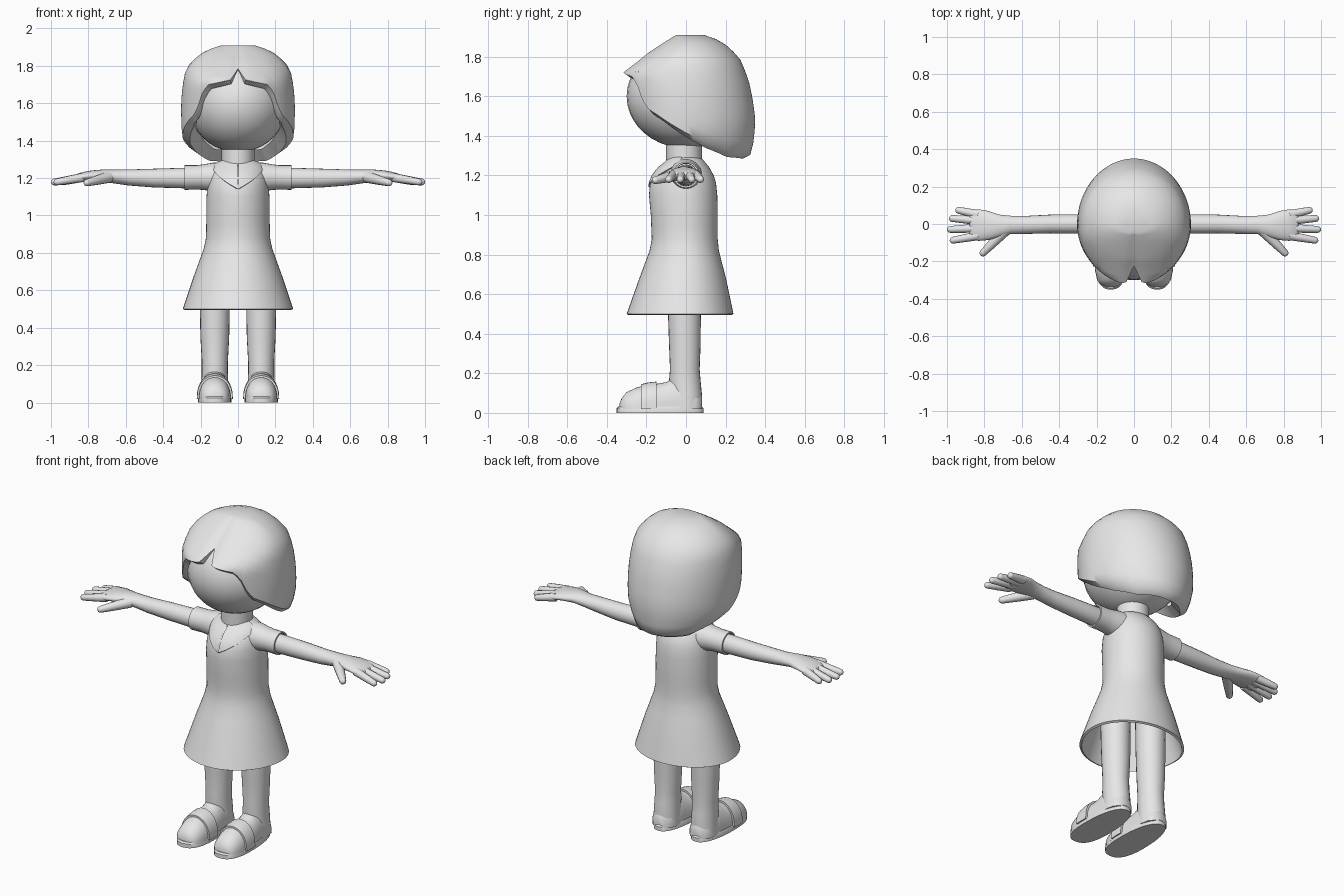
import bpy, bmesh, math
from mathutils import Vector

if "Cube" in bpy.data.objects:
    bpy.data.objects.remove(bpy.data.objects["Cube"])

grey = bpy.data.materials.new("plain_grey")
grey.diffuse_color = (0.8, 0.8, 0.8, 1)
grey.use_nodes = True
grey.node_tree.nodes["Principled BSDF"].inputs["Base Color"].default_value = grey.diffuse_color


def interp(table, x):
    """Linear lookup of the value columns in rows sorted by the first column."""
    if x <= table[0][0]:
        return table[0][1:]
    for a, b in zip(table, table[1:]):
        if x <= b[0]:
            t = (x - a[0]) / (b[0] - a[0])
            return [p + (q - p) * t for p, q in zip(a[1:], b[1:])]
    return table[-1][1:]


def loft(name, rings, closed=True, cap_start=True, cap_end=True, mirror=False, angle=40):
    """Skin a list of equal point rings into one smooth mesh object."""
    bm = bmesh.new()
    rows = [[bm.verts.new(p) for p in r] for r in rings]
    n = len(rows[0])
    for a, b in zip(rows, rows[1:]):
        for i in range(n if closed else n - 1):
            j = (i + 1) % n
            bm.faces.new((a[i], a[j], b[j], b[i]))
    if cap_start:
        bm.faces.new(rows[0][::-1])
    if cap_end:
        bm.faces.new(rows[-1])
    bmesh.ops.recalc_face_normals(bm, faces=bm.faces)
    me = bpy.data.meshes.new(name)
    bm.to_mesh(me)
    bm.free()
    me.materials.append(grey)
    ob = bpy.data.objects.new(name, me)
    bpy.context.collection.objects.link(ob)
    if mirror:
        ob.modifiers.new("mirror", 'MIRROR').use_mirror_merge = False
    bpy.ops.object.select_all(action='DESELECT')
    ob.select_set(True)
    bpy.context.view_layer.objects.active = ob
    bpy.ops.object.shade_smooth_by_angle(angle=math.radians(angle))
    return ob


def circle(n):
    return [2 * math.pi * i / n for i in range(n)]


def x_ring(x, y, z, ry, rz, n=20):
    return [(x, y + ry * math.cos(t), z + rz * math.sin(t)) for t in circle(n)]


def z_ring(z, x, y, rx, ry, n=24):
    return [(x + rx * math.cos(t), y + ry * math.sin(t), z) for t in circle(n)]


def finger(name, start, end, r0, r1):
    """Tapered tube with a rounded tip."""
    start, end = Vector(start), Vector(end)
    d = (end - start).normalized()
    side = d.cross(Vector((0, 0, 1))).normalized()
    up = side.cross(d)
    length = (end - start).length
    steps = [(0, r0), (length * .5, (r0 + r1) / 2), (length - r1, r1),
             (length - r1 * .5, r1 * .87), (length - r1 * .13, r1 * .5), (length, r1 * .1)]
    rings = [[start + d * s + r * (side * math.cos(t) + up * math.sin(t))
              for t in circle(12)] for s, r in steps]
    loft(name, rings, mirror=True, angle=60)


# head and neck
head = []
for i in range(1, 20):
    p = math.pi * i / 20
    head.append(z_ring(1.6 - .262 * math.cos(p), 0, 0, .265 * math.sin(p), .3 * math.sin(p), 32))
loft("head", head, angle=60)
loft("neck", [z_ring(z, 0, -.01, .087, .09) for z in (1.24, 1.31, 1.4)])

# bobbed hair: height, side radius, front radius, back radius
HAIR = [(1.28, .22, .26, .31), (1.32, .255, .27, .335), (1.41, .295, .285, .345),
        (1.47, .302, .295, .352), (1.58, .305, .31, .338), (1.66, .300, .32, .322),
        (1.72, .292, .325, .302), (1.78, .280, .245, .278), (1.82, .25, .195, .245),
        (1.865, .2, .125, .195), (1.89, .15, .085, .15), (1.91, .09, .05, .09)]
# lower edge height by angle from the front
EDGE = [(0, 1.785), (8, 1.725), (20, 1.712), (32, 1.70), (39, 1.665), (43, 1.60), (50, 1.54),
        (60, 1.51), (75, 1.46), (90, 1.415), (110, 1.36), (135, 1.315), (180, 1.305)]


def hair_point(deg, s, inset=1.0, lift=0.0):
    a = math.radians(deg)
    d = min(deg, 360 - deg)
    z = 1.91 - (1.91 - interp(EDGE, d)[0]) * s
    rx, rf, rb = interp(HAIR, z)
    c = math.cos(a)
    rf *= 1 - .06 * math.exp(-(d / 7) ** 2)
    return (inset * rx * math.sin(a), -inset * (rf if c > 0 else rb) * c, z + lift)


degs = [i * 4 for i in range(90)]
hair = [[hair_point(d, s) for d in degs]
        for s in (0, .035, .08, .14, .21, .3, .4, .5, .6, .7, .8, .9, 1)]
hair.append([hair_point(d, 1, .87 if 60 < d < 300 else .9, -.022) for d in degs])
hair.append([hair_point(d, 1, .7, .04) for d in degs])
loft("hair", hair, cap_end=False, angle=50)

# dress: height, side radius, front radius, back radius
DRESS = [(.5, .295, .30, .24), (.68, .235, .236, .202), (.82, .184, .184, .166),
         (.88, .171, .173, .16), (1.0, .169, .178, .16), (1.1, .168, .187, .158),
         (1.16, .164, .182, .152), (1.2, .157, .165, .14), (1.24, .145, .132, .118),
         (1.265, .13, .10, .098), (1.28, .11, .085, .085), (1.29, .086, .078, .07)]


def dress_point(a, z, off=0.0):
    rx, rf, rb = interp(DRESS, z)
    c = math.cos(a)
    return ((rx + off) * math.sin(a), -((rf if c > 0 else rb) + off) * c, z + off * .5)


heights = [1.29, 1.28, 1.265, 1.24, 1.2, 1.16, 1.1, 1.0, .94, .88, .85, .82, .75, .68, .6, .5]
dress = [[dress_point(a, z) for a in circle(48)] for z in heights]
dress += [[dress_point(a, z, -.012) for a in circle(48)] for z in (.5, .68, .82, 1.0)]
loft("dress", dress, cap_start=False)

# pointed collar flaps lying on the chest
flap = []
for j in range(7):
    row = []
    for i in range(13):
        a = math.radians(1 + 74 * i / 12)
        low = 1.14 + .125 * i / 12
        row.append(dress_point(a, 1.29 + (low - 1.29) * j / 6, .007))
    flap.append(row)
flap.append([dress_point(math.radians(1 + 74 * i / 12), 1.14 + .125 * i / 12, -.002)
             for i in range(13)])
loft("collar", flap, closed=False, cap_start=False, cap_end=False, mirror=True)

# short sleeves with an open hem
loft("sleeve", [x_ring(x, 0, z, r, rz, 24) for x, z, r, rz in
                ((.08, 1.2, .085, .08), (.13, 1.205, .078, .078), (.18, 1.205, .07, .069),
                 (.22, 1.204, .066, .065), (.285, 1.203, .066, .066),
                 (.285, 1.203, .056, .058), (.25, 1.203, .054, .056))],
     cap_end=False, mirror=True)

# arms running into flat palms
loft("arm", [x_ring(*v) for v in
             ((.18, 0, 1.2, .05, .053), (.28, 0, 1.2, .052, .055), (.45, 0, 1.2, .05, .05),
              (.58, -.005, 1.203, .048, .043), (.66, -.005, 1.208, .049, .037),
              (.72, -.01, 1.213, .06, .033), (.78, -.008, 1.213, .078, .028),
              (.83, -.006, 1.207, .084, .025), (.865, -.006, 1.2, .08, .021),
              (.88, -.006, 1.197, .07, .014))], mirror=True, angle=60)

# fingers and thumb
for i, (y0, x1, y1) in enumerate(((.05, .955, .077), (.018, .99, .031),
                                  (-.022, 1.0, -.03), (-.062, .985, -.09))):
    finger("finger_%d" % (i + 1), (.83, y0, 1.203), (x1, y1, 1.176), .024, .018)
finger("thumb", (.69, -.035, 1.205), (.82, -.168, 1.172), .031, .019)

# legs
loft("leg", [z_ring(z, .124, y, rx, ry) for z, y, rx, ry in
             ((.72, -.008, .083, .086), (.5, -.008, .08, .083), (.35, -.006, .077, .08),
              (.22, -.006, .07, .075), (.16, -.006, .07, .08), (.1, 0, .072, .08),
              (.02, 0, .075, .08))], mirror=True)

# feet: depth, half width, height of the arched section
FOOT = [(-.335, .03, .03), (-.325, .055, .055), (-.3, .073, .085), (-.25, .084, .108),
        (-.2, .086, .122), (-.14, .084, .128), (-.1, .08, .135), (-.06, .076, .16),
        (0, .074, .14), (.05, .066, .1), (.08, .04, .07)]


def foot_ring(y, off=0.0):
    w, h = interp(FOOT, y)
    return [(.124 + (w + off) * math.cos(math.pi * i / 16), y,
             .02 + (h + off) * math.sin(math.pi * i / 16) ** .85) for i in range(17)]


loft("foot", [foot_ring(v[0]) for v in FOOT], mirror=True, angle=50)

# shoe strap over the instep
loft("shoe_strap", [foot_ring(-.228, -.003), foot_ring(-.228, .01), foot_ring(-.19, .011),
                    foot_ring(-.148, .011), foot_ring(-.148, -.003)],
     cap_start=False, cap_end=False, mirror=True)


# sole with a rounded outline, narrower at the heel
def sole_ring(z, scale):
    pts = []
    for t in circle(36):
        c, s = math.cos(t), math.sin(t)
        w = (.088 - .01 * s) * scale
        pts.append((.124 + w * math.copysign(abs(c) ** .8, c),
                    -.131 + .22 * scale * math.copysign(abs(s) ** .85, s), z))
    return pts


loft("shoe_sole", [sole_ring(0, 1), sole_ring(.024, 1), sole_ring(.032, .96)], mirror=True)
